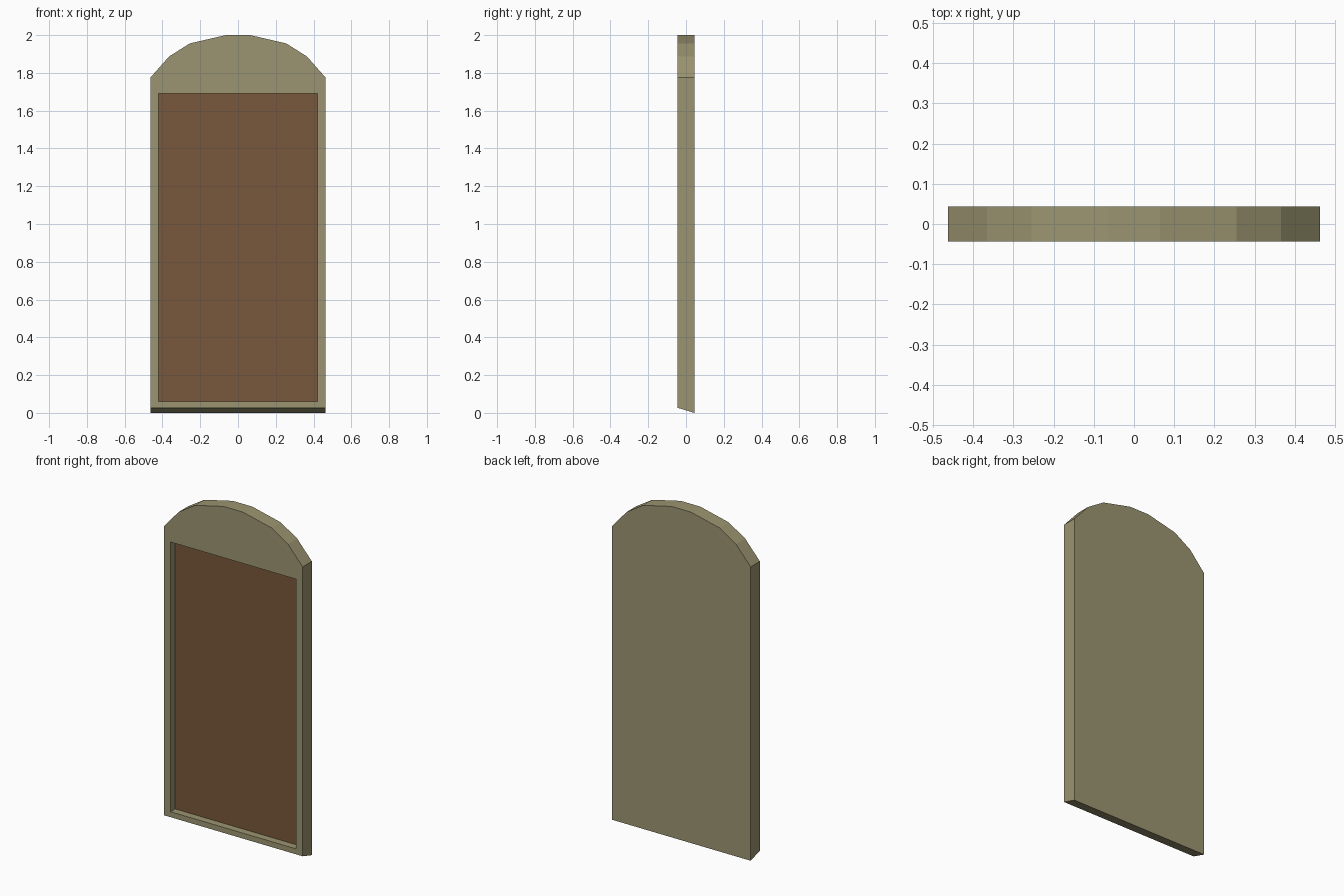
import bpy, bmesh

if "Cube" in bpy.data.objects:
    bpy.data.objects.remove(bpy.data.objects["Cube"])

HALF_W, HALF_D = 0.463, 0.044
SPRING_Z, FRONT_Z = 1.776, 0.027
FLOOR_Y = 0.0
OPEN_X, OPEN_LOW, OPEN_HIGH = 0.42, 0.06, 1.69


def material(name, rgb):
    m = bpy.data.materials.new(name)
    m.diffuse_color = (*rgb, 1)
    m.use_nodes = True
    m.node_tree.nodes["Principled BSDF"].inputs["Base Color"].default_value = m.diffuse_color
    return m


def finish(bm, name, mat):
    mesh = bpy.data.meshes.new(name)
    bm.to_mesh(mesh)
    bm.free()
    mesh.materials.append(mat)
    obj = bpy.data.objects.new(name, mesh)
    bpy.context.collection.objects.link(obj)
    return obj


frame_mat = material("olive_frame", (0.33, 0.30, 0.165))
panel_mat = material("brown_panel", (0.19, 0.098, 0.045))

# Arched slab: half profile mirrored, extruded front to back
right = [(HALF_W, 0), (HALF_W, SPRING_Z), (0.365, 1.887), (0.255, 1.956), (0.065, 2.0)]
profile = right + [(-x, z) for x, z in reversed(right)]
bm = bmesh.new()
front = bm.faces.new([bm.verts.new((x, -HALF_D, z)) for x, z in profile])
ext = bmesh.ops.extrude_face_region(bm, geom=[front], use_keep_orig=True)
back_verts = [g for g in ext["geom"] if isinstance(g, bmesh.types.BMVert)]
bmesh.ops.translate(bm, verts=back_verts, vec=(0, 2 * HALF_D, 0))

# Bottom edge rises toward the front
for v in bm.verts:
    if v.co.z < 0.01 and v.co.y < 0:
        v.co.z = FRONT_Z

# Split the front at the arch spring line, then inset and push in the opening
spring = [v for v in front.verts if abs(v.co.z - SPRING_Z) < 1e-4]
bmesh.utils.face_split(front, spring[0], spring[1])
body = min((f for f in bm.faces if all(v.co.y < 0 for v in f.verts)),
           key=lambda f: f.calc_center_median().z)
bmesh.ops.inset_individual(bm, faces=[body], thickness=0.04)
for v in body.verts:
    v.co.x = OPEN_X if v.co.x > 0 else -OPEN_X
    v.co.z = OPEN_HIGH if v.co.z > 1 else OPEN_LOW
recess = bmesh.ops.extrude_discrete_faces(bm, faces=[body])["faces"][0]
for v in recess.verts:
    v.co.y = FLOOR_Y
bmesh.ops.delete(bm, geom=[recess], context='FACES_ONLY')
bmesh.ops.recalc_face_normals(bm, faces=bm.faces[:])
finish(bm, "arched_frame", frame_mat)

# Inlaid panel forming the floor of the recess
bm = bmesh.new()
corners = [(-OPEN_X, OPEN_LOW), (OPEN_X, OPEN_LOW), (OPEN_X, OPEN_HIGH), (-OPEN_X, OPEN_HIGH)]
bm.faces.new([bm.verts.new((x, FLOOR_Y, z)) for x, z in corners])
finish(bm, "inset_panel", panel_mat)
